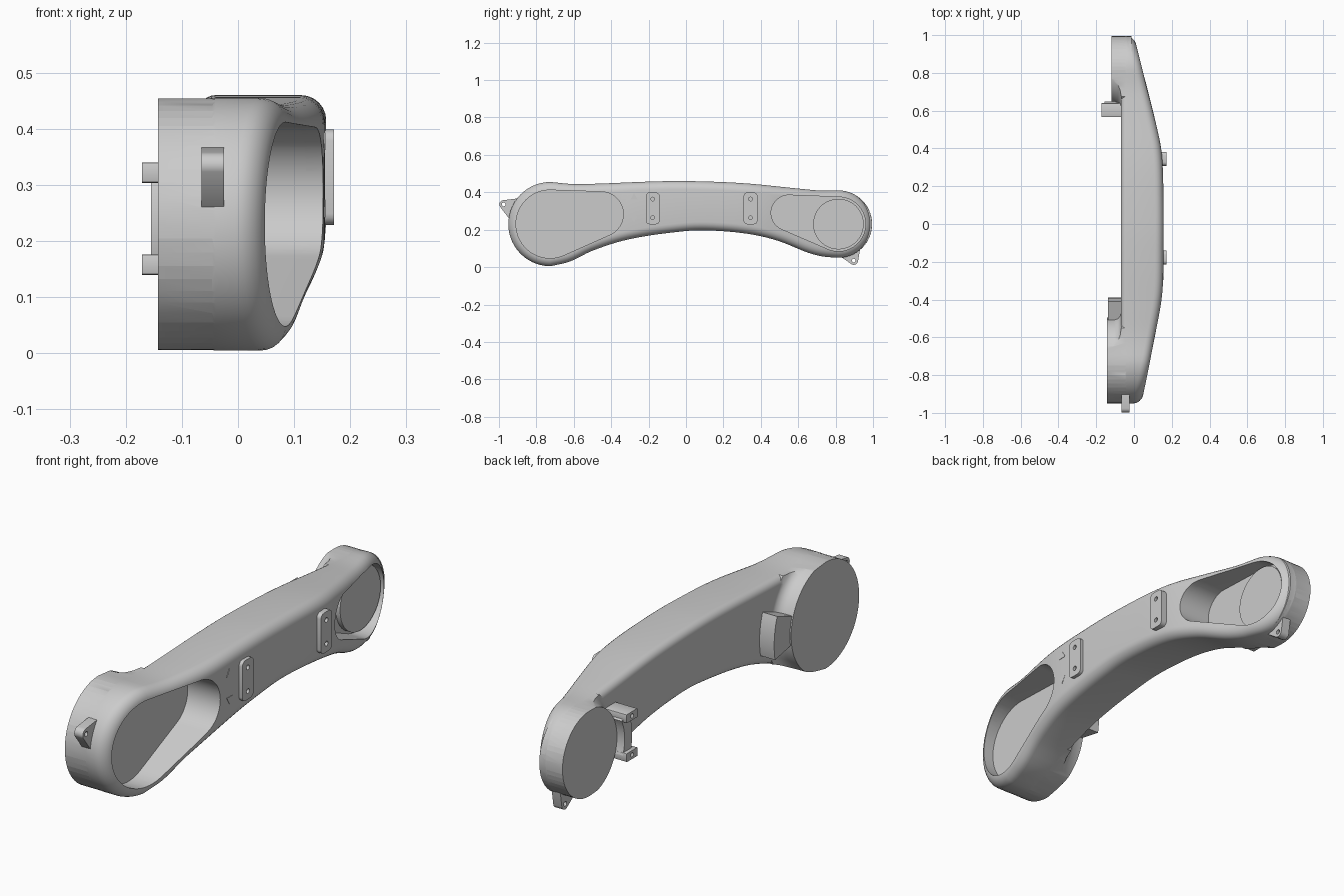
import bpy, bmesh, math
from mathutils import Vector, Matrix

cube = bpy.data.objects.get("Cube")
if cube:
    bpy.data.objects.remove(cube, do_unlink=True)

grey = bpy.data.materials.new("light grey")
grey.use_nodes = True
GREY = (0.6, 0.6, 0.6, 1)
grey.diffuse_color = GREY
grey.node_tree.nodes["Principled BSDF"].inputs["Base Color"].default_value = GREY

FRONT = (-0.725, 0.23, 0.225)   # end discs as y, z, radius
BACK = (0.815, 0.23, 0.18)


def finish(name, bm):
    bmesh.ops.recalc_face_normals(bm, faces=bm.faces)
    mesh = bpy.data.meshes.new(name)
    bm.to_mesh(mesh)
    bm.free()
    mesh.materials.append(grey)
    ob = bpy.data.objects.new(name, mesh)
    bpy.context.collection.objects.link(ob)
    return ob


def boolean(ob, tool, operation):
    mod = ob.modifiers.new("bool", "BOOLEAN")
    mod.operation, mod.object, mod.solver = operation, tool, "EXACT"
    bpy.context.view_layer.objects.active = ob
    bpy.ops.object.modifier_apply(modifier=mod.name)
    bpy.data.objects.remove(tool, do_unlink=True)


def smooth(ob, degrees=35):
    bpy.ops.object.select_all(action="DESELECT")
    ob.select_set(True)
    bpy.context.view_layer.objects.active = ob
    bpy.ops.object.shade_smooth_by_angle(angle=math.radians(degrees))


def curve(points):
    """Smooth interpolation through (position, value) points."""
    def slope(i):
        a, b = points[max(i - 1, 0)], points[min(i + 1, len(points) - 1)]
        return (b[1] - a[1]) / (b[0] - a[0])

    def value(p):
        p = min(max(p, points[0][0]), points[-1][0])
        i = max(k for k in range(len(points) - 1) if points[k][0] <= p)
        (a, va), (b, vb) = points[i], points[i + 1]
        w, t = b - a, (p - a) / (b - a)
        return (va * (1 + 2 * t) * (1 - t) ** 2 + vb * t * t * (3 - 2 * t)
                + w * t * (1 - t) * (slope(i) * (1 - t) - slope(i + 1) * t))
    return value


top_z = curve([(-0.725, 0.455), (-0.6, 0.444), (-0.45, 0.447), (-0.2, 0.457), (0, 0.46),
               (0.3, 0.449), (0.6, 0.42), (0.72, 0.409), (0.815, 0.41)])
low_z = curve([(-0.725, 0.005), (-0.62, 0.03), (-0.5, 0.088), (-0.3, 0.15), (0, 0.193),
               (0.15, 0.195), (0.35, 0.175), (0.5, 0.138), (0.65, 0.078), (0.73, 0.057), (0.815, 0.05)])
face_x = curve([(-0.95, 0.04), (-0.65, 0.1), (-0.38, 0.148), (-0.15, 0.156), (0.15, 0.156),
                (0.38, 0.146), (0.55, 0.112), (0.8, 0.05), (1, 0.0)])

# Side outline: upper and lower edges with matching stations
ARC, MID = 14, 48
upper, lower = [], []
for i in range(ARC):
    a = math.pi / 2 * i / ARC
    y, h = FRONT[0] - FRONT[2] * math.cos(a), FRONT[2] * math.sin(a)
    upper.append(Vector((y, FRONT[1] + h)))
    lower.append(Vector((y, FRONT[1] - h)))
for i in range(MID + 1):
    y = FRONT[0] + (BACK[0] - FRONT[0]) * i / MID
    upper.append(Vector((y, top_z(y))))
    lower.append(Vector((y, low_z(y))))
for i in range(1, ARC + 1):
    a = math.pi / 2 * i / ARC
    y, h = BACK[0] + BACK[2] * math.sin(a), BACK[2] * math.cos(a)
    upper.append(Vector((y, BACK[1] + h)))
    lower.append(Vector((y, BACK[1] - h)))
LAST = len(upper) - 1
outline = upper + lower[LAST - 1:0:-1]
N = len(outline)


def inset(d):
    ring = []
    for i, p in enumerate(outline):
        t = (outline[(i + 1) % N] - outline[i - 1]).normalized()
        ring.append(p + Vector((t.y, -t.x)) * d)
    return ring


def shell(name, margin, back, back_round, front_round, front=None):
    """Solid following the outline, with rounded back and front rims."""
    steps = [i / 6 * math.pi / 2 for i in range(7)]
    rings = []
    for a in steps if back_round else [0]:
        d, h = back_round * (1 - math.sin(a)), back_round * (1 - math.cos(a))
        rings.append([(back + h, *p) for p in inset(margin + d)])
    for a in steps if front_round else [0]:
        d, h = front_round * (1 - math.cos(a)), front_round * (1 - math.sin(a))
        rings.append([((face_x(p.x) - margin if front is None else front) - h, *p)
                      for p in inset(margin + d)])
    bm = bmesh.new()
    loops = [[bm.verts.new(c) for c in ring] for ring in rings]
    for a, b in zip(loops, loops[1:]):
        for i in range(N):
            j = (i + 1) % N
            bm.faces.new((a[i], a[j], b[j], b[i]))
    for loop in (loops[0], loops[-1]):
        for i in range(LAST):
            quad = [loop[i], loop[i + 1], loop[(N - i - 1) % N], loop[(N - i) % N]]
            bm.faces.new(list(dict.fromkeys(quad)))
    return finish(name, bm)


def hull(name, circles, x0, x1, segments=48):
    """Prism along x around the convex hull of (y, z, radius) circles."""
    bm = bmesh.new()
    for y, z, r in circles:
        for k in range(segments):
            a = math.tau * k / segments
            for x in (x0, x1):
                bm.verts.new((x, y + r * math.cos(a), z + r * math.sin(a)))
    found = bmesh.ops.convex_hull(bm, input=bm.verts)
    junk = {v for v in found["geom_interior"] if isinstance(v, bmesh.types.BMVert)}
    bmesh.ops.delete(bm, geom=list(junk), context="VERTS")
    bmesh.ops.dissolve_limit(bm, angle_limit=0.001, verts=bm.verts, edges=bm.edges)
    return finish(name, bm)


def flare(name, disc, back):
    """Round boss that sweeps out towards the beam."""
    y, z, r = disc
    bm = bmesh.new()
    profile = [(back, r + 0.004), (-0.105, r + 0.005), (-0.085, r + 0.013),
               (-0.073, r + 0.028), (-0.067, r + 0.05), (0.0, r + 0.05)]
    rings = [[bm.verts.new((x, y + q * math.cos(math.tau * k / 72), z + q * math.sin(math.tau * k / 72)))
              for k in range(72)] for x, q in profile]
    for a, b in zip(rings, rings[1:]):
        for k in range(72):
            bm.faces.new((a[k], a[(k + 1) % 72], b[(k + 1) % 72], b[k]))
    bm.faces.new(rings[0])
    bm.faces.new(rings[-1])
    return finish(name, bm)


# Hollow arm body with a round boss at each end
body = shell("arm_body", 0, -0.07, 0.03, 0.045)
for disc, back in ((FRONT, -0.143), (BACK, -0.12)):
    boss = shell("boss", 0.0008, -0.2, 0, 0, front=-0.012)
    boolean(boss, flare("flare", disc, back), "INTERSECT")
    boolean(body, boss, "UNION")
boolean(body, shell("cavity", 0.03, -0.045, 0.012, 0.03), "DIFFERENCE")

# Face openings and round seats behind them
boolean(body, hull("front_opening", [(-0.727, 0.23, 0.182), (-0.455, 0.283, 0.12)], 0, 0.3, 72), "DIFFERENCE")
boolean(body, hull("back_opening", [(0.815, 0.23, 0.145), (0.55, 0.29, 0.095)], -0.02, 0.3, 72), "DIFFERENCE")
boolean(body, hull("front_seat", [(-0.727, 0.23, 0.165)], -0.125, 0.0, 72), "DIFFERENCE")
boolean(body, hull("back_seat", [(0.815, 0.23, 0.135)], -0.102, 0.0, 72), "DIFFERENCE")
smooth(body)


# Fixing plates with two holes each, on the outer face and the cavity floor
def plate(name, y, z, x0, x1, tilt):
    ends = [(s * 0.017, t * 0.065, 0.02) for s in (-1, 1) for t in (-1, 1)]
    ob = hull(name, ends, x0, x1, 16)
    for t in (-1, 1):
        boolean(ob, hull("hole", [(0, t * 0.05, 0.01)], x1 - 0.012, x1 + 0.1, 16), "DIFFERENCE")
    ob.data.transform(Matrix.Translation((0, y, z)) @ Matrix.Rotation(tilt, 4, "X"))
    smooth(ob)


plate("outer_plate_front", -0.178, 0.314, 0.14, 0.171, 0)
plate("outer_plate_back", 0.345, 0.314, 0.14, 0.171, 0)
plate("inner_plate_front", -0.478, 0.28, -0.05, -0.03, 0.15)
plate("inner_plate_back", 0.567, 0.28, -0.05, -0.03, -0.15)

# Pointed gusset on the cavity floor beside the front seat
smooth(hull("floor_gusset", [(-0.642, 0.232, 0.002), (-0.52, 0.305, 0.004), (-0.525, 0.25, 0.004)],
            -0.06, -0.035, 8))


# Curved clamp brackets on the back, hugging each boss
def bracket(name, disc, inner, outer, x0, x1, mid, half):
    bm = bmesh.new()
    rows = []
    for i in range(13):
        a = mid + half * (2 * i / 12 - 1)
        rows.append([bm.verts.new((x, disc[0] + r * math.cos(a), disc[1] + r * math.sin(a)))
                     for x, r in ((x0, inner), (x1, inner), (x1, outer), (x0, outer))])
    for a, b in zip(rows, rows[1:]):
        for k in range(4):
            bm.faces.new((a[k], a[(k + 1) % 4], b[(k + 1) % 4], b[k]))
    bm.faces.new(rows[0])
    bm.faces.new(rows[-1])
    smooth(finish(name, bm))


bracket("front_clamp", FRONT, 0.23, 0.335, -0.138, -0.06, 0.08, 0.27)
bracket("back_clamp", BACK, 0.185, 0.235, -0.155, -0.06, math.pi - 0.05, 0.41)
for name, z in (("upper", 0.322), ("lower", 0.158)):
    tab = hull(name + "_clamp_tab", [(y, z + s * 0.014, 0.004) for y in (0.57, 0.636) for s in (-1, 1)],
               -0.171, -0.06, 8)
    boolean(tab, hull("hole", [(0.603, z, 0.009)], -0.2, -0.15, 16), "DIFFERENCE")
    smooth(tab)


# Eyelet lugs on the end rims
def lug(name, disc, tip, spread):
    centre = Vector(disc[:2])
    out = (Vector(tip) - centre).normalized()
    side = Vector((-out.y, out.x))
    root = centre + out * (disc[2] - 0.012)
    feet = [(*(root + side * s * spread), 0.004) for s in (-1, 1)]
    ob = hull(name, [(*tip, 0.023)] + feet, -0.065, -0.025, 24)
    boolean(ob, hull("hole", [(*tip, 0.01)], -0.1, 0.1, 20), "DIFFERENCE")
    smooth(ob)


lug("front_lug", FRONT, (-0.975, 0.335), 0.055)
lug("back_lug", BACK, (0.897, 0.035), 0.05)

# Small raised direction arrows on the outer face
for name, s in (("upper_arrow", 1), ("lower_arrow", -1)):
    z = 0.318 + s * 0.045
    hull(name, [(-0.295, z, 0.001), (-0.26, z, 0.001), (-0.278, z + s * 0.03, 0.001)], 0.148, 0.156, 6)
